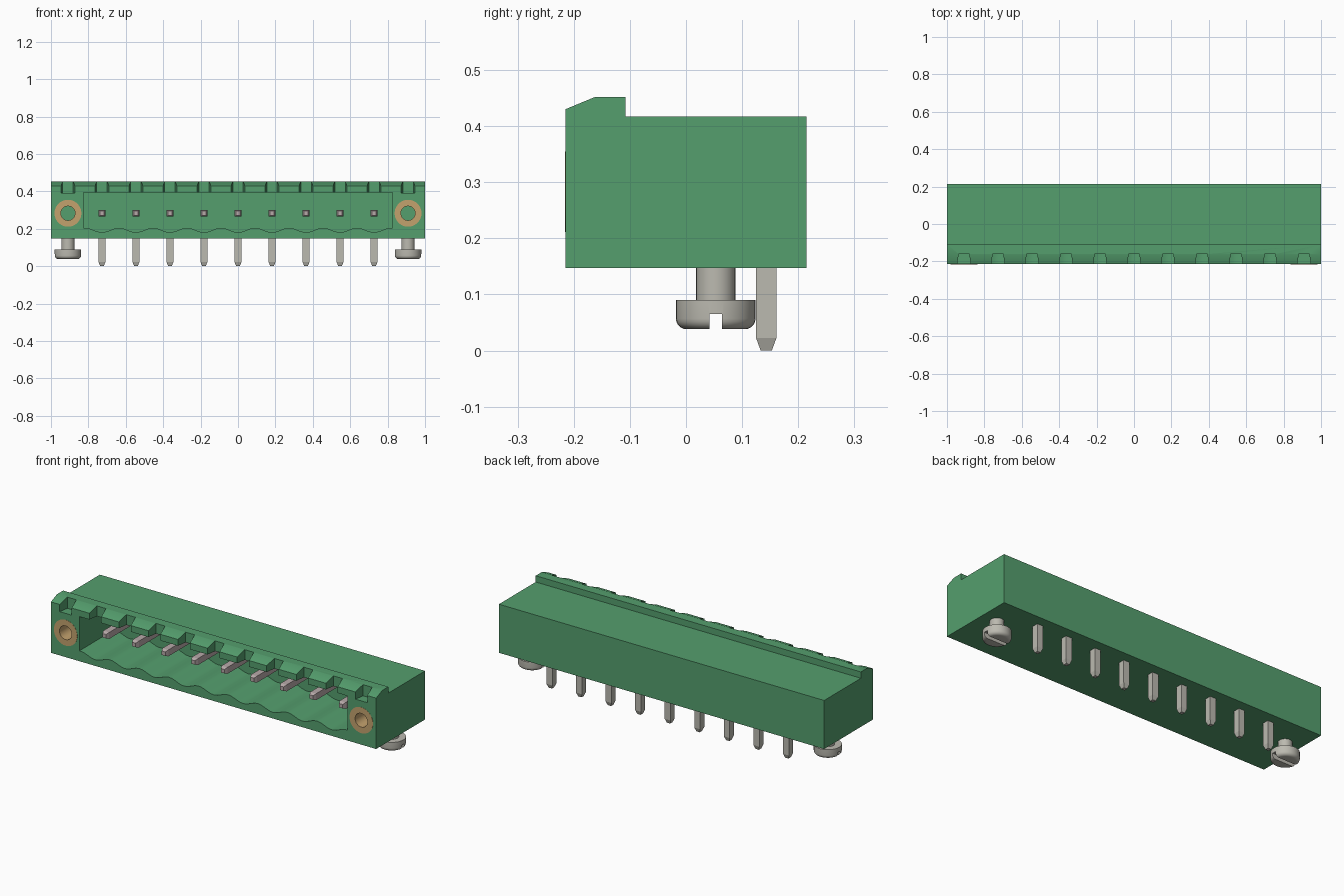
import bpy, bmesh, math
from mathutils import Vector, Matrix

if "Cube" in bpy.data.objects:
    bpy.data.objects.remove(bpy.data.objects["Cube"], do_unlink=True)


def material(name, rgb):
    m = bpy.data.materials.new(name)
    m.use_nodes = True
    m.diffuse_color = (*rgb, 1)
    bsdf = next(n for n in m.node_tree.nodes if n.type == 'BSDF_PRINCIPLED')
    bsdf.inputs["Base Color"].default_value = (*rgb, 1)
    return m


GREEN = material("green plastic", (0.09, 0.345, 0.155))
BRASS = material("brass", (0.55, 0.36, 0.155))
STEEL = material("tinned steel", (0.50, 0.49, 0.435))
CONTACT = material("contact metal", (0.48, 0.40, 0.40))

PITCH = 2 / 11
AXIS_Z = 0.283          # height of contacts and threaded inserts
FRONT = -0.215


def finish(name, bm, mat, smooth=True):
    bmesh.ops.recalc_face_normals(bm, faces=bm.faces[:])
    me = bpy.data.meshes.new(name)
    bm.to_mesh(me)
    bm.free()
    me.materials.append(mat)
    ob = bpy.data.objects.new(name, me)
    bpy.context.collection.objects.link(ob)
    if smooth:
        smooth_edges(ob)
    return ob


def smooth_edges(ob):
    bpy.ops.object.select_all(action='DESELECT')
    ob.select_set(True)
    bpy.context.view_layer.objects.active = ob
    bpy.ops.object.shade_smooth_by_angle(angle=math.radians(30))


def add_prism(bm, pts, extrude):
    """Extrude a planar outline of 3D points along a vector."""
    face = bm.faces.new([bm.verts.new(p) for p in pts])
    res = bmesh.ops.extrude_face_region(bm, geom=[face], use_keep_orig=True)
    verts = [g for g in res["geom"] if isinstance(g, bmesh.types.BMVert)]
    bmesh.ops.translate(bm, verts=verts, vec=Vector(extrude))


def add_box(bm, lo, hi):
    (x0, y0, z0), (x1, y1, z1) = lo, hi
    add_prism(bm, [(x0, y0, z0), (x1, y0, z0), (x1, y1, z0), (x0, y1, z0)],
              (0, 0, z1 - z0))


def add_tapered_pin(bm, half, tip_half, stations, matrix):
    """Square pin along local z; stations = tip, shoulder, root."""
    rings = []
    for h, z in zip((tip_half, half, half), stations):
        rings.append([bm.verts.new(matrix @ Vector((sx * h, sy * h, z)))
                      for sx, sy in ((-1, -1), (1, -1), (1, 1), (-1, 1))])
    for a, b in zip(rings, rings[1:]):
        for i in range(4):
            j = (i + 1) % 4
            bm.faces.new((a[i], a[j], b[j], b[i]))
    bm.faces.new(rings[0])
    bm.faces.new(rings[-1])


def lathe(name, profile, matrix, mat, closed=False):
    """Spin a (radius, height) profile around local z."""
    bm = bmesh.new()
    verts = [bm.verts.new((r, 0, z)) for r, z in profile]
    edges = [bm.edges.new(p) for p in zip(verts, verts[1:])]
    if closed:
        edges.append(bm.edges.new((verts[-1], verts[0])))
    bmesh.ops.spin(bm, geom=verts + edges, cent=(0, 0, 0), axis=(0, 0, 1),
                   angle=2 * math.pi, steps=32, use_merge=True)
    bmesh.ops.remove_doubles(bm, verts=bm.verts[:], dist=1e-5)
    bmesh.ops.transform(bm, matrix=matrix, verts=bm.verts[:])
    return finish(name, bm, mat)


def cut(target, cutter):
    mod = target.modifiers.new("cut", 'BOOLEAN')
    mod.operation = 'DIFFERENCE'
    mod.solver = 'EXACT'
    mod.object = cutter
    bpy.ops.object.select_all(action='DESELECT')
    target.select_set(True)
    bpy.context.view_layer.objects.active = target
    bpy.ops.object.modifier_apply(modifier=mod.name)
    bpy.data.objects.remove(cutter, do_unlink=True)


# Housing: side profile with the raised latch lip, extruded along x
bm = bmesh.new()
side = [(FRONT, 0.147), (0.215, 0.147), (0.215, 0.417), (-0.108, 0.417),
        (-0.108, 0.452), (-0.162, 0.452), (FRONT, 0.43)]
add_prism(bm, [(-1, y, z) for y, z in side], (2, 0, 0))
housing = finish("housing", bm, GREEN, smooth=False)

# Plug cavity with a scalloped floor, one trough per contact
bm = bmesh.new()
half, steps = 0.825, 90
outline = [(half, 0.395), (-half, 0.395)]
for i in range(steps + 1):
    x = -half + 2 * half * i / steps
    outline.append((x, 0.193 - 0.012 * math.cos(2 * math.pi * x / PITCH)))
add_prism(bm, [(x, -0.26, z) for x, z in outline], (0, 0.35, 0))
cut(housing, finish("cavity_cutter", bm, GREEN, smooth=False))

# Tapered keying notches along the lip
bm = bmesh.new()
for k in range(-5, 6):
    x = k * PITCH
    add_prism(bm, [(x - 0.039, -0.23, 0.39), (x + 0.039, -0.23, 0.39),
                   (x + 0.028, -0.16, 0.39), (x - 0.028, -0.16, 0.39)],
              (0, 0, 0.1))
cut(housing, finish("notch_cutter", bm, GREEN, smooth=False))

# Threaded inserts and mounting screws at both ends
to_front = Matrix.Rotation(math.radians(90), 4, 'X')     # local z -> -y
for label, sx in (("left", 1), ("right", -1)):
    x = sx * 5 * PITCH
    place = Matrix.Translation((x, FRONT, AXIS_Z)) @ to_front
    cut(housing, lathe("socket_cutter",
                       [(0, -0.15), (0.071, -0.15), (0.071, 0.03), (0, 0.03)],
                       place, GREEN))
    lathe(label + "_threaded_insert",
          [(0.038, -0.151), (0.072, -0.151), (0.072, 0.001), (0.038, 0.001)],
          place, BRASS, closed=True)

    # Screw: rounded slotted head below a plain shaft
    head = [(0, 0.038), (0.052, 0.038)]
    for i in range(1, 6):
        a = math.radians(90 * i / 5)
        head.append((0.052 + 0.019 * math.sin(a), 0.057 - 0.019 * math.cos(a)))
    head += [(0.071, 0.09), (0.035, 0.09), (0.035, 0.16), (0, 0.16)]
    screw = lathe(label + "_mounting_screw", head,
                  Matrix.Translation((x, 0.053, 0)), STEEL)
    bm = bmesh.new()
    add_box(bm, (x - 0.1, 0.042, 0.0), (x + 0.1, 0.064, 0.065))
    cut(screw, finish("slot_cutter", bm, STEEL, smooth=False))
    smooth_edges(screw)

smooth_edges(housing)

# Contacts inside the cavity and solder legs under the housing
for n, k in enumerate(range(-4, 5), 1):
    x = k * PITCH
    bm = bmesh.new()
    add_tapered_pin(bm, 0.018, 0.011, (0.135, 0.118, -0.1),
                    Matrix.Translation((x, 0, AXIS_Z)) @ to_front)
    finish(f"contact_pin_{n}", bm, CONTACT, smooth=False)
    bm = bmesh.new()
    add_tapered_pin(bm, 0.018, 0.01, (0, 0.022, 0.16),
                    Matrix.Translation((x, 0.143, 0)))
    finish(f"solder_leg_{n}", bm, STEEL, smooth=False)
